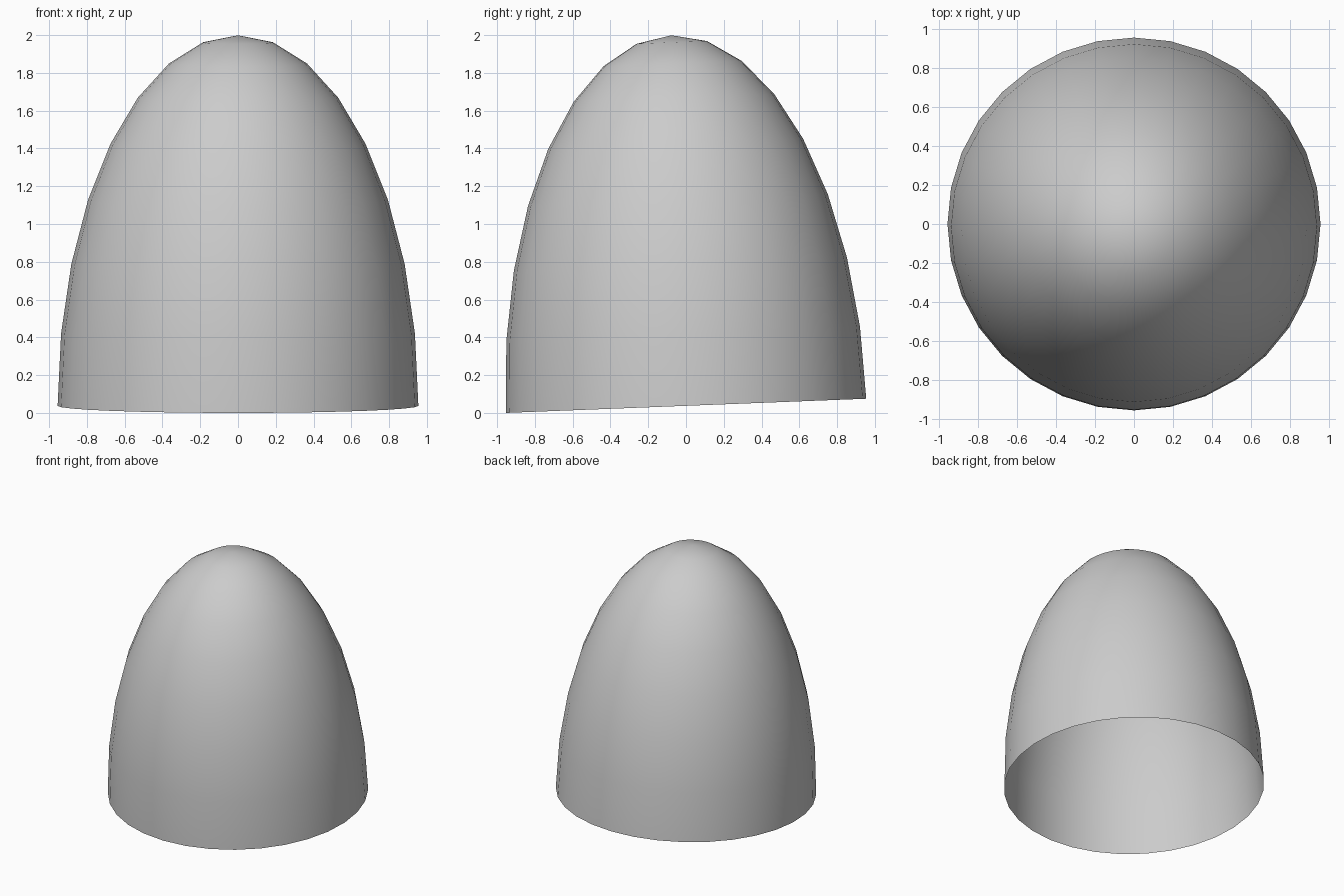
import bpy, bmesh, math
from mathutils import Matrix

if "Cube" in bpy.data.objects:
    bpy.data.objects.remove(bpy.data.objects["Cube"])

RADIUS, HEIGHT, TILT = 0.955, 1.963, math.radians(2.25)

# Open dome: upper half of a stretched sphere, leaning slightly forward
bm = bmesh.new()
bmesh.ops.create_uvsphere(bm, u_segments=32, v_segments=16, radius=1.0)
lower = [v for v in bm.verts if v.co.z < -0.001]
bmesh.ops.delete(bm, geom=lower, context='VERTS')
bm.transform(Matrix.Rotation(TILT, 4, 'X') @ Matrix.Diagonal((RADIUS, RADIUS, HEIGHT, 1)))

# Stand the lowest rim point on the ground
low = min(v.co.z for v in bm.verts)
bmesh.ops.translate(bm, verts=bm.verts, vec=(0, 0, -low))
for f in bm.faces:
    f.smooth = True

mesh = bpy.data.meshes.new("dome_shell")
bm.to_mesh(mesh)
bm.free()
bpy.context.collection.objects.link(bpy.data.objects.new("dome_shell", mesh))
